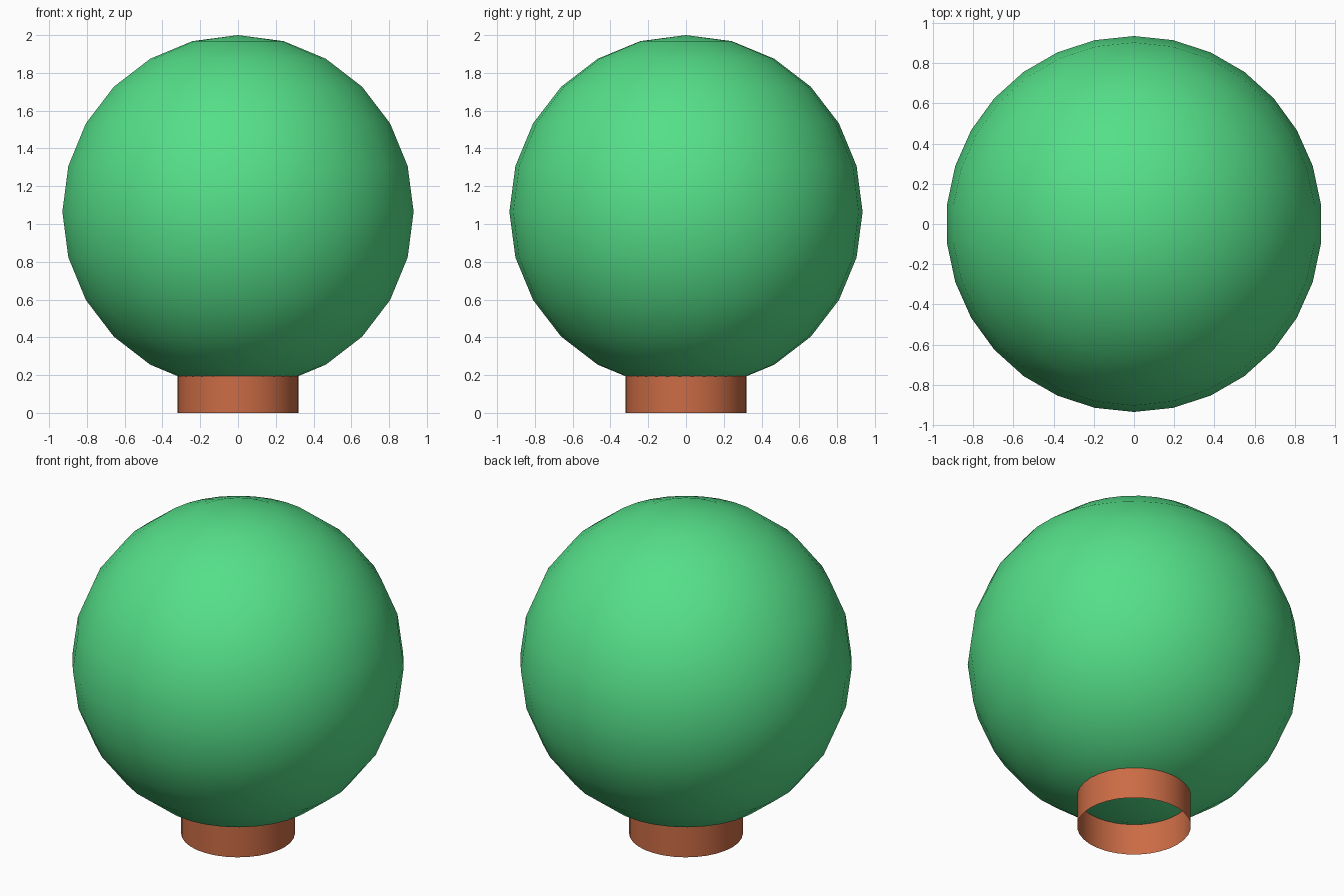
import bpy

if "Cube" in bpy.data.objects:
    bpy.data.objects.remove(bpy.data.objects["Cube"])


def finish(name, color):
    """Name, smooth and colour the active object."""
    ob = bpy.context.object
    ob.name = name
    bpy.ops.object.shade_smooth()
    mat = bpy.data.materials.new(name + "_colour")
    mat.diffuse_color = (*color, 1)
    mat.use_nodes = True
    mat.node_tree.nodes["Principled BSDF"].inputs["Base Color"].default_value = mat.diffuse_color
    ob.data.materials.append(mat)
    return ob


# Round crown: 30 segments, 12 rings, a vertex column on the y axis
R = 0.935
bpy.ops.mesh.primitive_uv_sphere_add(segments=30, ring_count=12, radius=R,
                                     location=(0, 0, 2 - R))
finish("round_crown", (0.09, 0.74, 0.25))

# Short open tube the crown rests on
H = 0.2
bpy.ops.mesh.primitive_cylinder_add(vertices=32, radius=0.32, depth=H,
                                    end_fill_type='NOTHING',
                                    location=(0, 0, H / 2))
finish("trunk_tube", (0.60, 0.15, 0.06))
